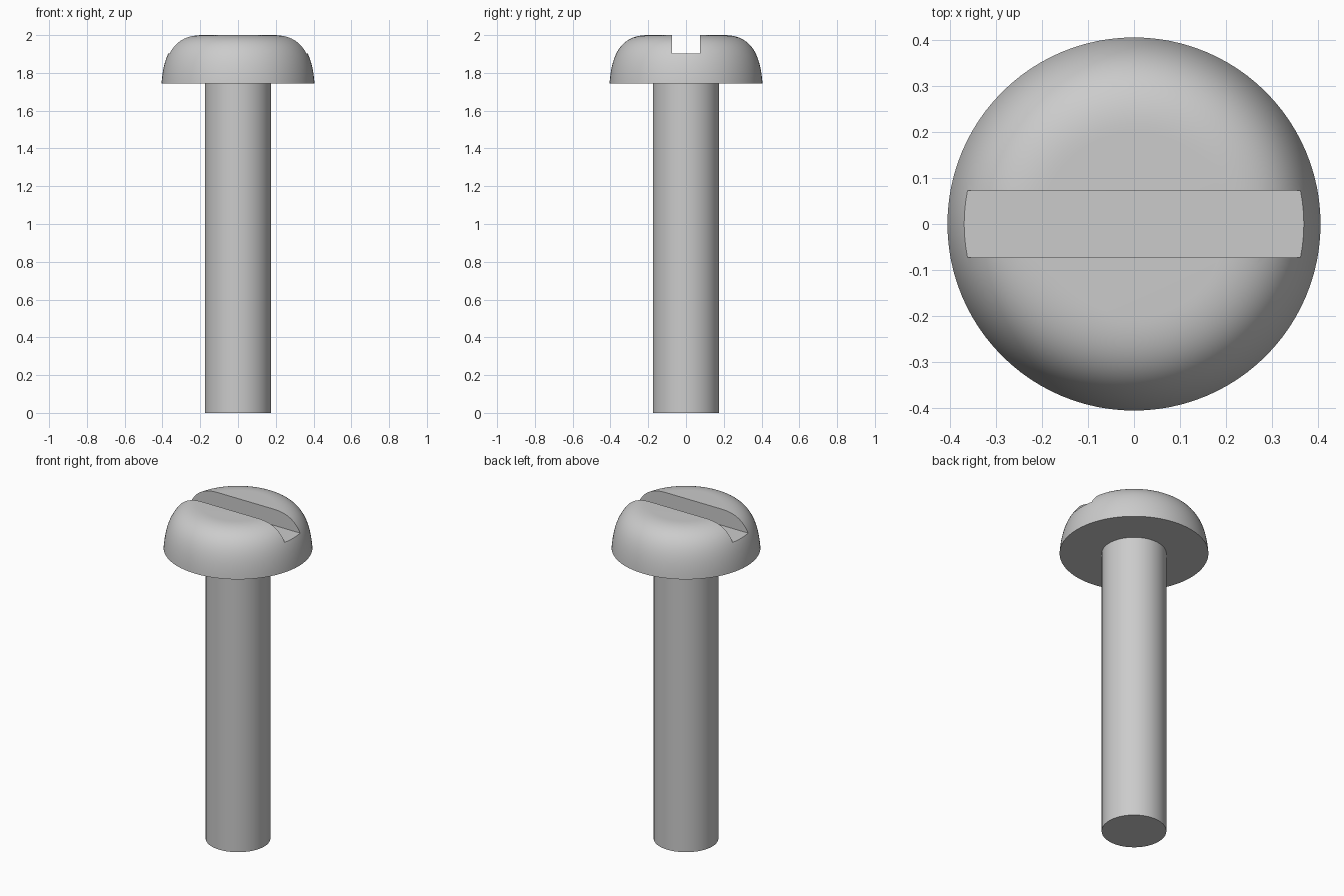
import bpy, bmesh
from math import tau
from mathutils import Vector
from mathutils.geometry import interpolate_bezier

if "Cube" in bpy.data.objects:
    bpy.data.objects.remove(bpy.data.objects["Cube"])

SEGMENTS = 96
SHANK_R, HEAD_R = 0.176, 0.405
HEAD_Z, TOP_Z = 1.745, 2.0
SLOT_Z, SLOT_W = 1.903, 0.146


def lathe(name, profile):
    """Revolve an (r, z) profile around z and close both ends with flat caps."""
    bm = bmesh.new()
    verts = [bm.verts.new((r, 0, z)) for r, z in profile]
    edges = [bm.edges.new(pair) for pair in zip(verts, verts[1:])]
    bmesh.ops.spin(bm, geom=verts + edges, cent=(0, 0, 0), axis=(0, 0, 1),
                   angle=tau, steps=SEGMENTS)
    bmesh.ops.remove_doubles(bm, verts=bm.verts, dist=1e-5)
    bmesh.ops.holes_fill(bm, edges=[e for e in bm.edges if e.is_boundary], sides=0)
    bmesh.ops.recalc_face_normals(bm, faces=bm.faces)
    mesh = bpy.data.meshes.new(name)
    bm.to_mesh(mesh)
    bm.free()
    obj = bpy.data.objects.new(name, mesh)
    bpy.context.collection.objects.link(obj)
    return obj


# Screw body: straight shank, flat underside, domed pan head
dome = interpolate_bezier(Vector((HEAD_R, HEAD_Z)), Vector((0.393, 1.9)),
                          Vector((0.345, TOP_Z)), Vector((0.2, TOP_Z)), 24)
profile = [(SHANK_R, 0), (SHANK_R, HEAD_Z)] + [(p.x, p.y) for p in dome]
screw = lathe("slotted_screw", profile)

# Driver slot running along x through the top of the head
bpy.ops.mesh.primitive_cube_add(size=1, location=(0, 0, SLOT_Z + 0.25))
cutter = bpy.context.object
cutter.name = "slot_cutter"
cutter.scale = (1.2, SLOT_W, 0.5)
cutter.hide_render = True

cut = screw.modifiers.new("driver_slot", 'BOOLEAN')
cut.operation = 'DIFFERENCE'
cut.solver = 'EXACT'
cut.object = cutter
bpy.ops.object.select_all(action='DESELECT')
screw.select_set(True)
bpy.context.view_layer.objects.active = screw
bpy.ops.object.modifier_apply(modifier=cut.name)
bpy.data.objects.remove(cutter)

# Smooth curved walls, crisp rims and slot edges
bpy.ops.object.shade_smooth_by_angle(angle=0.52)
